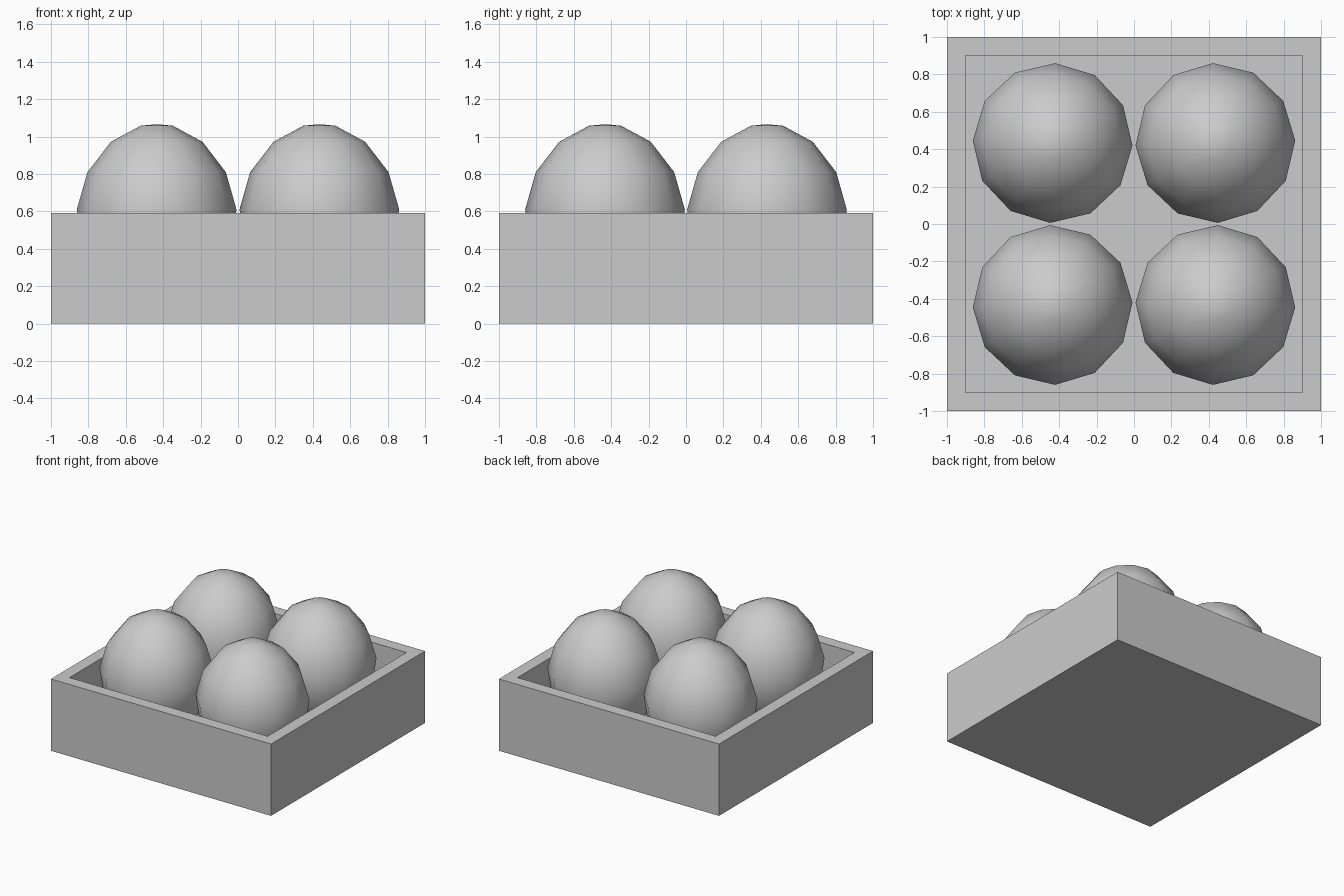
import bpy, bmesh, math

if "Cube" in bpy.data.objects:
    bpy.data.objects.remove(bpy.data.objects["Cube"])


def make_object(name, bm):
    bmesh.ops.recalc_face_normals(bm, faces=bm.faces)
    mesh = bpy.data.meshes.new(name)
    bm.to_mesh(mesh)
    bm.free()
    obj = bpy.data.objects.new(name, mesh)
    bpy.context.collection.objects.link(obj)
    return obj


# Open square tray: block with its top face inset and pushed down
HEIGHT, WALL, FLOOR = 0.59, 0.14, 0.10
bm = bmesh.new()
bmesh.ops.create_cube(bm, size=2)
for v in bm.verts:
    v.co.z = HEIGHT if v.co.z > 0 else 0
bm.normal_update()
top = max(bm.faces, key=lambda f: f.calc_center_median().z)
bmesh.ops.inset_region(bm, faces=[top], thickness=WALL)
well = bmesh.ops.extrude_discrete_faces(bm, faces=[top])["faces"][0]
for v in well.verts:
    v.co.z = FLOOR
make_object("tray", bm)

# Egg profile (radius, height), resting on the tray floor
PROFILE = [(0, 0.10), (0.11, 0.11), (0.28, 0.20), (0.395, 0.38),
           (0.427, 0.61), (0.37, 0.81), (0.245, 0.972),
           (0.086, 1.058), (0, 1.066)]
SIDES = 12


def make_egg(name, x, y, turn):
    bm = bmesh.new()
    rings = []
    for r, z in PROFILE:
        count = SIDES if r else 1
        rings.append([bm.verts.new((r * math.cos(turn + math.tau * i / SIDES),
                                    r * math.sin(turn + math.tau * i / SIDES), z))
                      for i in range(count)])
    for low, high in zip(rings, rings[1:]):
        for i in range(SIDES):
            j = (i + 1) % SIDES
            if len(low) == 1:
                bm.faces.new((low[0], high[j], high[i]))
            elif len(high) == 1:
                bm.faces.new((low[i], low[j], high[0]))
            else:
                bm.faces.new((low[i], low[j], high[j], high[i]))
    for f in bm.faces:
        f.smooth = True
    egg = make_object(name, bm)
    egg.location = (x, y, 0)


# Four eggs, each turned slightly as a mirror of its neighbour
for side, sx in (("left", -1), ("right", 1)):
    for end, sy in (("front", -1), ("back", 1)):
        make_egg(f"egg_{end}_{side}", 0.435 * sx, 0.433 * sy,
                 math.radians(1.8) * sx * sy)
